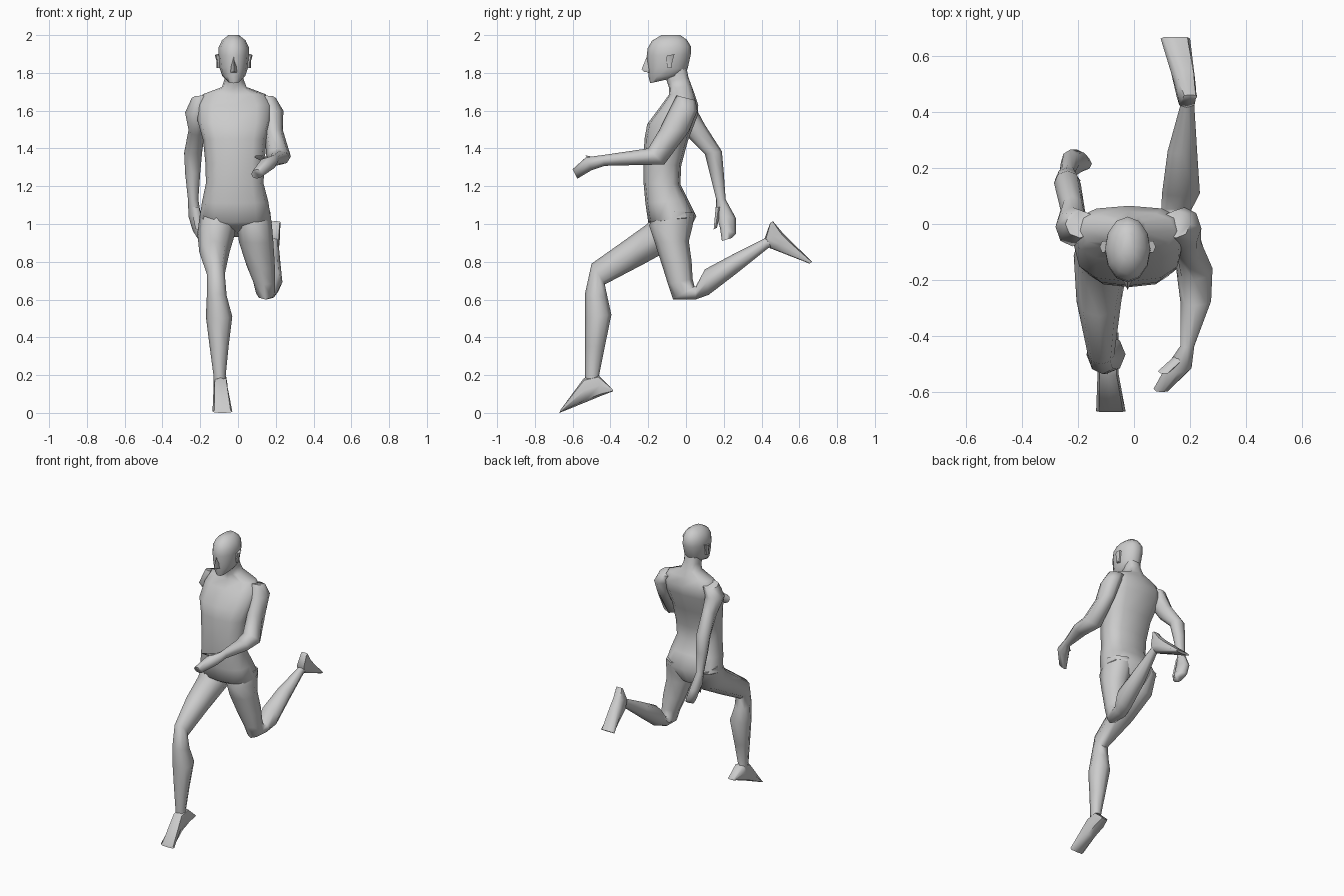
import bpy, bmesh, math


def sgnpow(v, p):
    return math.copysign(abs(v) ** p, v) if abs(v) > 1e-6 else 0.0


def loft(name, rings, sides=8, power=1.0, smooth=60):
    """Skin closed rings; each ring = x min, x max, then the (y, z) of its two side-view edges."""
    bm = bmesh.new()
    loops = []
    for x0, x1, ya, za, yb, zb in rings:
        loop = []
        for i in range(sides):
            a = 2 * math.pi * i / sides
            c, s = sgnpow(math.cos(a), power), sgnpow(math.sin(a), power)
            loop.append(bm.verts.new(((x0 + x1) / 2 + c * (x1 - x0) / 2,
                                      (ya + yb) / 2 + s * (yb - ya) / 2,
                                      (za + zb) / 2 + s * (zb - za) / 2)))
        loops.append(loop)
    for lo, hi in zip(loops, loops[1:]):
        for i in range(sides):
            j = (i + 1) % sides
            bm.faces.new((lo[i], lo[j], hi[j], hi[i]))
    bm.faces.new(loops[0][::-1])
    bm.faces.new(loops[-1])
    bmesh.ops.recalc_face_normals(bm, faces=bm.faces)
    me = bpy.data.meshes.new(name)
    bm.to_mesh(me)
    bm.free()
    ob = bpy.data.objects.new(name, me)
    bpy.context.collection.objects.link(ob)
    bpy.ops.object.select_all(action='DESELECT')
    bpy.context.view_layer.objects.active = ob
    ob.select_set(True)
    bpy.ops.object.shade_smooth_by_angle(angle=math.radians(smooth))
    return ob


# Torso and neck, from crotch upwards
loft("torso", [
    (-0.11, 0.08, -0.15, 0.98, 0.00, 0.93),
    (-0.205, 0.175, -0.20, 1.01, 0.055, 1.04),
    (-0.19, 0.16, -0.215, 1.11, 0.01, 1.13),
    (-0.17, 0.135, -0.225, 1.22, -0.03, 1.21),
    (-0.172, 0.14, -0.225, 1.32, -0.025, 1.31),
    (-0.185, 0.15, -0.22, 1.45, 0.01, 1.44),
    (-0.215, 0.175, -0.205, 1.53, 0.06, 1.57),
    (-0.215, 0.18, -0.13, 1.63, 0.065, 1.63),
    (-0.185, 0.145, -0.09, 1.685, 0.045, 1.69),
    (-0.085, 0.045, -0.09, 1.72, 0.03, 1.73),
    (-0.072, 0.03, -0.10, 1.75, 0.012, 1.78),
    (-0.072, 0.03, -0.12, 1.82, 0.0, 1.84),
], sides=12, power=0.75)

# Head
loft("head", [
    (-0.055, 0.01, -0.19, 1.745, -0.10, 1.765),
    (-0.083, 0.038, -0.198, 1.78, -0.02, 1.785),
    (-0.097, 0.052, -0.203, 1.83, 0.008, 1.82),
    (-0.104, 0.059, -0.208, 1.89, 0.026, 1.90),
    (-0.103, 0.058, -0.203, 1.93, 0.026, 1.94),
    (-0.085, 0.04, -0.18, 1.97, 0.005, 1.975),
    (-0.05, 0.005, -0.13, 2.0, -0.03, 2.0),
], sides=12)
loft("nose", [
    (-0.04, -0.005, -0.222, 1.805, -0.17, 1.80),
    (-0.038, -0.007, -0.235, 1.82, -0.17, 1.825),
    (-0.027, -0.018, -0.208, 1.885, -0.17, 1.885),
], sides=4)
for side, name in ((-1, "ear_right"), (1, "ear_left")):
    a, b, c = (-0.0225 + side * d for d in (0.065, 0.09, 0.1))
    loft(name, [
        (min(a, b), max(a, b), -0.10, 1.825, -0.075, 1.825),
        (min(a, b), max(a, b), -0.105, 1.855, -0.07, 1.86),
        (min(a, c), max(a, c), -0.105, 1.89, -0.058, 1.90),
    ], sides=6)

# Arm swung forward, shoulder to fingertips
loft("front_arm", [
    (0.10, 0.20, -0.05, 1.68, 0.05, 1.655),
    (0.12, 0.24, -0.09, 1.60, 0.06, 1.60),
    (0.14, 0.238, -0.14, 1.50, 0.015, 1.49),
    (0.15, 0.28, -0.20, 1.40, -0.115, 1.315),
    (0.165, 0.275, -0.29, 1.387, -0.26, 1.312),
    (0.165, 0.215, -0.44, 1.365, -0.43, 1.308),
    (0.11, 0.205, -0.53, 1.353, -0.50, 1.285),
    (0.07, 0.13, -0.60, 1.29, -0.575, 1.24),
])
loft("front_thumb", [
    (0.14, 0.19, -0.48, 1.355, -0.47, 1.32),
    (0.085, 0.13, -0.535, 1.365, -0.515, 1.345),
], sides=6)

# Arm swung back, shoulder to fingertips
loft("back_arm", [
    (-0.245, -0.14, -0.05, 1.68, 0.05, 1.655),
    (-0.28, -0.16, -0.08, 1.58, 0.06, 1.60),
    (-0.262, -0.175, 0.0, 1.47, 0.10, 1.525),
    (-0.285, -0.19, 0.10, 1.37, 0.19, 1.385),
    (-0.28, -0.20, 0.125, 1.27, 0.20, 1.27),
    (-0.265, -0.21, 0.16, 1.13, 0.21, 1.13),
    (-0.262, -0.195, 0.16, 1.05, 0.265, 1.03),
    (-0.24, -0.165, 0.18, 0.98, 0.265, 0.95),
    (-0.21, -0.15, 0.19, 0.91, 0.24, 0.925),
])
loft("back_thumb", [
    (-0.25, -0.205, 0.155, 1.09, 0.19, 1.09),
    (-0.225, -0.19, 0.145, 0.97, 0.165, 0.98),
], sides=6)

# Leg stepping forward
loft("front_leg", [
    (-0.20, -0.03, -0.17, 1.09, 0.045, 1.04),
    (-0.215, -0.015, -0.205, 1.0, -0.02, 0.90),
    (-0.205, -0.045, -0.33, 0.91, -0.22, 0.79),
    (-0.165, -0.07, -0.50, 0.79, -0.43, 0.68),
    (-0.165, -0.06, -0.535, 0.63, -0.415, 0.61),
    (-0.17, -0.03, -0.535, 0.50, -0.395, 0.52),
    (-0.15, -0.05, -0.535, 0.35, -0.43, 0.35),
    (-0.13, -0.065, -0.535, 0.20, -0.46, 0.20),
    (-0.13, -0.06, -0.53, 0.12, -0.44, 0.12),
])
loft("front_foot", [
    (-0.105, -0.055, -0.39, 0.127, -0.385, 0.115),
    (-0.13, -0.055, -0.465, 0.20, -0.45, 0.09),
    (-0.13, -0.055, -0.54, 0.185, -0.53, 0.057),
    (-0.135, -0.03, -0.665, 0.015, -0.67, 0.0),
], power=0.6)

# Leg kicked back
loft("rear_leg", [
    (0.0, 0.17, -0.17, 1.08, 0.045, 1.06),
    (-0.005, 0.18, -0.195, 0.99, 0.035, 0.99),
    (0.005, 0.187, -0.165, 0.90, 0.015, 0.91),
    (0.045, 0.195, -0.12, 0.76, 0.03, 0.80),
    (0.08, 0.195, -0.095, 0.68, 0.035, 0.71),
    (0.095, 0.195, -0.068, 0.60, 0.045, 0.67),
    (0.097, 0.205, 0.05, 0.60, 0.052, 0.67),
    (0.10, 0.235, 0.12, 0.625, 0.10, 0.76),
    (0.12, 0.225, 0.27, 0.74, 0.25, 0.84),
    (0.165, 0.215, 0.435, 0.872, 0.41, 0.92),
    (0.165, 0.215, 0.50, 0.89, 0.46, 0.95),
])
loft("rear_foot", [
    (0.175, 0.225, 0.445, 1.005, 0.46, 1.015),
    (0.155, 0.222, 0.415, 0.92, 0.51, 0.955),
    (0.145, 0.22, 0.445, 0.872, 0.55, 0.915),
    (0.095, 0.20, 0.655, 0.79, 0.667, 0.80),
], power=0.6)
